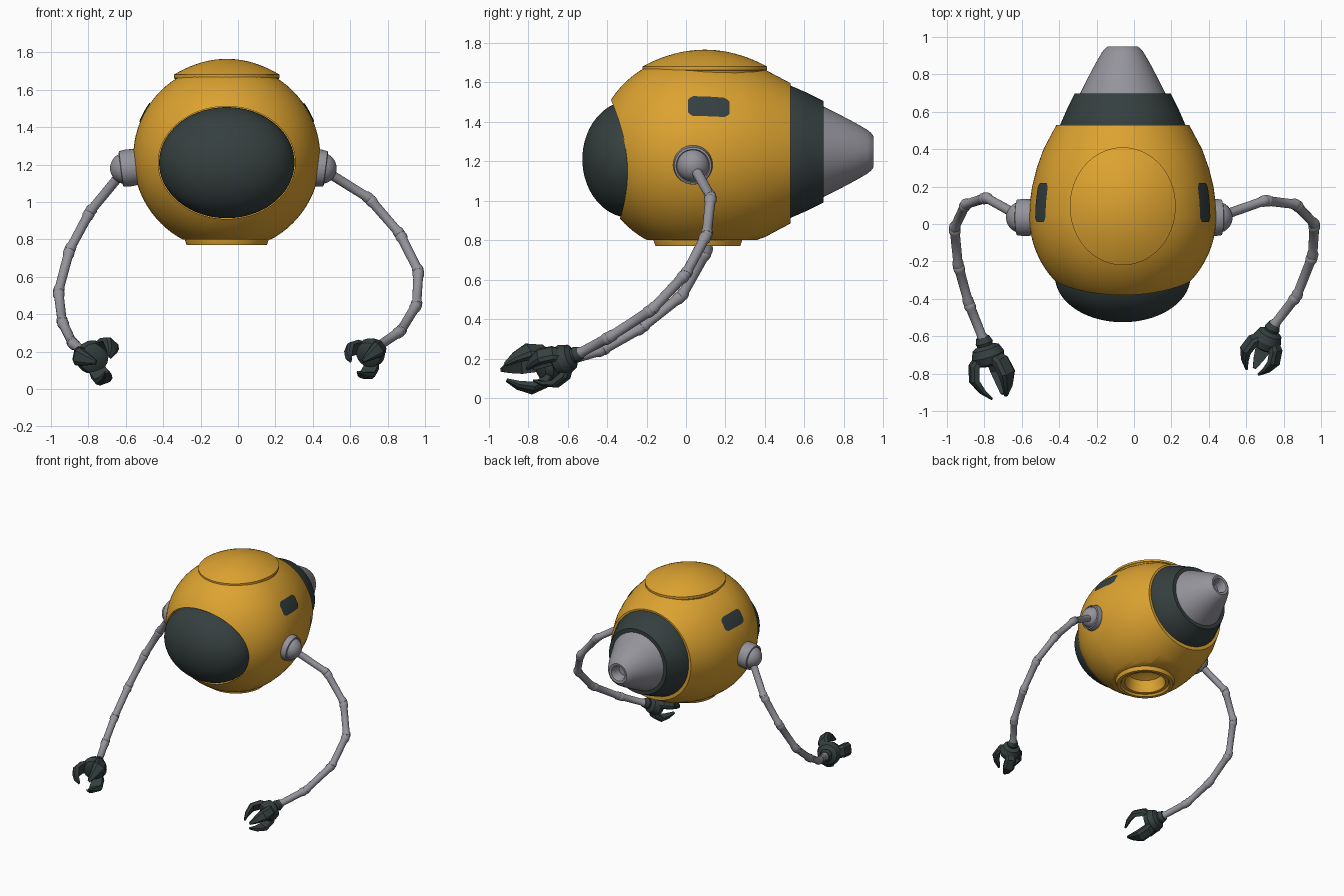
import bpy, bmesh, math
from mathutils import Vector

if "Cube" in bpy.data.objects:
    bpy.data.objects.remove(bpy.data.objects["Cube"])


def material(name, rgb):
    m = bpy.data.materials.new(name)
    m.diffuse_color = (*rgb, 1)
    m.use_nodes = True
    m.node_tree.nodes["Principled BSDF"].inputs["Base Color"].default_value = m.diffuse_color
    return m


ORANGE = material("orange_paint", (0.72, 0.365, 0.03))
DARK = material("dark_slate", (0.036, 0.050, 0.050))
GREY = material("grey_metal", (0.30, 0.295, 0.33))
CX, CY, CZ = -0.06, 0.04, 1.24      # body centre
Y = Vector((0, 1, 0))
Z = Vector((0, 0, 1))


def finish(name, bm, mat):
    bmesh.ops.remove_doubles(bm, verts=bm.verts, dist=1e-5)
    bmesh.ops.recalc_face_normals(bm, faces=bm.faces)
    me = bpy.data.meshes.new(name)
    bm.to_mesh(me)
    bm.free()
    me.materials.append(mat)
    ob = bpy.data.objects.new(name, me)
    bpy.context.collection.objects.link(ob)
    return ob


def bridge(bm, rings):
    for a, b in zip(rings, rings[1:]):
        for i in range(len(a)):
            j = (i + 1) % len(a)
            bm.faces.new((a[i], a[j], b[j], b[i]))


def lathe(name, prof, origin, axis, mat, seg=64, sx=1, sy=1):
    """Turn (radius, height) points around an axis through origin."""
    q = Z.rotation_difference(Vector(axis).normalized())
    o = Vector(origin)
    bm = bmesh.new()
    rings = []
    for r, t in prof:
        rings.append([bm.verts.new(o + q @ Vector((
            r * sx * math.cos(2 * math.pi * i / seg),
            r * sy * math.sin(2 * math.pi * i / seg), t))) for i in range(seg)])
    bridge(bm, rings)
    return finish(name, bm, mat)


def ball(name, c, r, mat, seg=24):
    prof = [(r * math.sin(math.pi * k / (seg // 2)), -r * math.cos(math.pi * k / (seg // 2)))
            for k in range(seg // 2 + 1)]
    return lathe(name, prof, c, Z, mat, seg)


def cut(ob, cutter):
    mod = ob.modifiers.new("cut", 'BOOLEAN')
    mod.operation = 'DIFFERENCE'
    mod.solver = 'EXACT'
    mod.object = cutter
    bpy.context.view_layer.objects.active = ob
    bpy.ops.object.modifier_apply(modifier=mod.name)
    bpy.data.objects.remove(cutter)


# ---- egg-shaped body: round front, tapering tail
TAIL = [(0.04, 0.5), (0.12, 0.496), (0.2, 0.485), (0.3, 0.46), (0.4, 0.424), (0.53, 0.355)]


def body_radius(y):
    if y <= CY:
        return math.sqrt(max(0, 0.25 - (y - CY) ** 2))
    for (y0, r0), (y1, r1) in zip(TAIL, TAIL[1:]):
        if y <= y1:
            return r0 + (r1 - r0) * (y - y0) / (y1 - y0)


front = [(0.5 * math.sin(math.pi * k / 48), CY - 0.5 * math.cos(math.pi * k / 48)) for k in range(24)]
body = lathe("body", front + [(r, y) for y, r in TAIL] + [(0, 0.53)], (CX, 0, CZ), Y, ORANGE, 80)
# visor recess, flat underside and belly hollow
cut(body, lathe("visor_cutter", [(0, -0.7), (1, -0.7), (1, -0.22), (0, -0.22)],
                (CX, 0, 1.21), Y, ORANGE, 80, 0.366, 0.301))
cut(body, lathe("base_cutter", [(0, 0.6), (0.6, 0.6), (0.6, 0.80), (0, 0.80)], (CX, 0.05, 0), Z, ORANGE))
cut(body, lathe("hollow_cutter", [(0, 0.7), (0.165, 0.7), (0.165, 0.97), (0, 0.97)], (CX, 0.06, 0), Z, ORANGE))

# ---- visor, half an ellipsoid
lathe("visor", [(math.cos(a), 0.245 * math.sin(a)) for a in [math.pi * k / 48 for k in range(25)]],
      (CX, -0.28, 1.21), -Y, DARK, 72, 0.362, 0.297)

# ---- top hatch
lathe("top_hatch", [(0.95, 1.62), (0.985, 1.66), (1, 1.663), (1, 1.677)] +
      [(u / 10, 1.68 + 0.085 * (1 - (u / 10) ** 2)) for u in range(10, -1, -1)],
      (CX, 0.095, 0), Z, ORANGE, 72, 0.283, 0.315)

# ---- belly collar with open bowl
lathe("belly_collar", [(0.23, 0.83), (0.225, 0.80), (0.215, 0.77), (0.19, 0.77), (0.18, 0.785),
                       (0.155, 0.785), (0.135, 0.88), (0.05, 0.92), (0, 0.92)], (CX, 0.06, 0), Z, ORANGE)
lathe("belly_knob", [(0.025, 0.92), (0.025, 0.89), (0.012, 0.89), (0.012, 0.9), (0, 0.9)],
      (CX, 0.06, 0), Z, GREY, 20)

# ---- tail band and exhaust nozzle
lathe("tail_band", [(0.2, 0.52), (0.335, 0.52), (0.335, 0.53), (0.30, 0.61), (0.257, 0.697), (0.2, 0.697)],
      (CX, 0, 1.248), Y, DARK)
lathe("tail_nozzle", [(0.2, 0.69), (0.232, 0.69), (0.19, 0.775), (0.145, 0.86), (0.11, 0.92), (0.095, 0.938),
                      (0.078, 0.95), (0.06, 0.947), (0.05, 0.93), (0.045, 0.87), (0, 0.87)],
      (CX, 0, 1.248), Y, GREY)

# ---- side panels: thin plates hugging the body, corners slightly rounded
for side, label in ((-1, "left"), (1, "right")):
    bm = bmesh.new()
    cols = []
    for i in range(9):
        y = 0.01 + 0.21 * i / 8
        inset = 1.2 if i in (0, 8) else 0
        col = []
        for j in range(9):
            a = math.radians(22 + inset + (13 - 2 * inset) * j / 8)
            yy = y + (0.008 if i == 0 else -0.008 if i == 8 else 0) * (j in (0, 8))
            r = body_radius(yy) + 0.005
            col.append(bm.verts.new((CX + side * r * math.cos(a), yy, CZ + r * math.sin(a))))
        cols.append(col)
    for a, b in zip(cols, cols[1:]):
        for j in range(8):
            quad = (a[j], b[j], b[j + 1], a[j + 1])
            bm.faces.new(quad[::-1] if side > 0 else quad)
    for f in bm.faces:
        f.normal_update()
        if f.normal.x * side < 0:
            f.normal_flip()
    me = bpy.data.meshes.new("side_panel_" + label)
    bm.to_mesh(me)
    bm.free()
    me.materials.append(DARK)
    bpy.context.collection.objects.link(bpy.data.objects.new("side_panel_" + label, me))


def finger(name, origin, A, R, s):
    """Tapered claw bent in the plane of the hand axis A and radial R."""
    T = A.cross(R)
    sec = [(0.07, 0.035, 0.034, 0.018), (0.115, 0.088, 0.044, 0.022), (0.185, 0.108, 0.046, 0.020),
           (0.25, 0.082, 0.030, 0.014), (0.30, 0.045, 0.010, 0.006)]
    bm = bmesh.new()
    rings = []
    for k, (a, r, w, h) in enumerate(sec):
        p, n = sec[max(k - 1, 0)], sec[min(k + 1, len(sec) - 1)]
        d = (A * (n[0] - p[0]) + R * (n[1] - p[1])).normalized()
        N = d.cross(T)
        c = origin + (A * a + R * r) * s
        pts = [(-w, -h), (w, -h), (w, h * 0.3), (w * 0.6, h), (-w * 0.6, h), (-w, h * 0.3)]
        if N.dot(R) < 0:
            N = -N
        rings.append([bm.verts.new(c + (T * u + N * v) * s) for u, v in pts])
    bridge(bm, rings)
    bm.faces.new(rings[0])
    bm.faces.new(rings[-1])
    finish(name, bm, DARK)


def arm(label, side, shoulder, joints, hand_axis, angles, s):
    pts = [Vector(shoulder)] + [Vector(p) for p in joints]
    # shoulder socket and ball
    tilt = Vector((side, 0, -0.13))
    root = pts[0] - tilt * 0.06
    lathe("shoulder_socket_" + label, [(0.095, -0.02), (0.1, 0.05), (0.095, 0.085), (0.085, 0.088), (0.07, 0.07)],
          root, tilt, GREY, 40)
    ball("shoulder_ball_" + label, pts[0], 0.084, GREY, 36)
    # linked tube segments with knuckles
    for k, (a, b) in enumerate(zip(pts, pts[1:])):
        L = (b - a).length
        lathe(f"arm_link_{label}_{k}", [(0.024, 0), (0.031, 0.012), (0.031, 0.03), (0.026, 0.045),
                                        (0.025, L - 0.03), (0.03, L - 0.018), (0.03, L), (0.0, L + 0.01)],
              a, b - a, GREY, 16)
        if k:
            ball(f"arm_joint_{label}_{k}", a, 0.029, GREY, 16)
    # hand: palm and three claws
    W, A = pts[-1], Vector(hand_axis).normalized()
    lathe("palm_" + label, [(0, -0.015), (0.034 * s, -0.015), (0.045 * s, 0.015), (0.04 * s, 0.03), (0.07 * s, 0.045),
                            (0.085 * s, 0.085), (0.075 * s, 0.125), (0.045 * s, 0.14), (0, 0.14)], W, A, DARK, 20)
    U = (Z - A * Z.dot(A)).normalized()
    S = U.cross(A)
    for k, deg in enumerate(angles):
        t = math.radians(deg)
        finger(f"claw_{label}_{k}", W, A, S * math.cos(t) + U * math.sin(t), s)


arm("left", -1, (-0.60, 0.035, 1.18),
    [(-0.79, 0.14, 0.95), (-0.90, 0.105, 0.745), (-0.96, -0.02, 0.52), (-0.94, -0.22, 0.36),
     (-0.885, -0.42, 0.245), (-0.805, -0.62, 0.185)],
    (0.09, -0.30, -0.05), (50, -70, 170), 1.06)
arm("right", 1, (0.443, 0.035, 1.18),
    [(0.70, 0.125, 1.02), (0.865, 0.105, 0.83), (0.965, 0.0, 0.63), (0.955, -0.17, 0.45),
     (0.87, -0.385, 0.31), (0.745, -0.545, 0.225)],
    (-0.09, -0.20, -0.08), (150, 30, -90), 0.93)

# ---- smooth shading with sharp edges kept
for ob in bpy.data.objects:
    ob.select_set(True)
    bpy.context.view_layer.objects.active = ob
bpy.ops.object.shade_smooth_by_angle(angle=math.radians(30))
